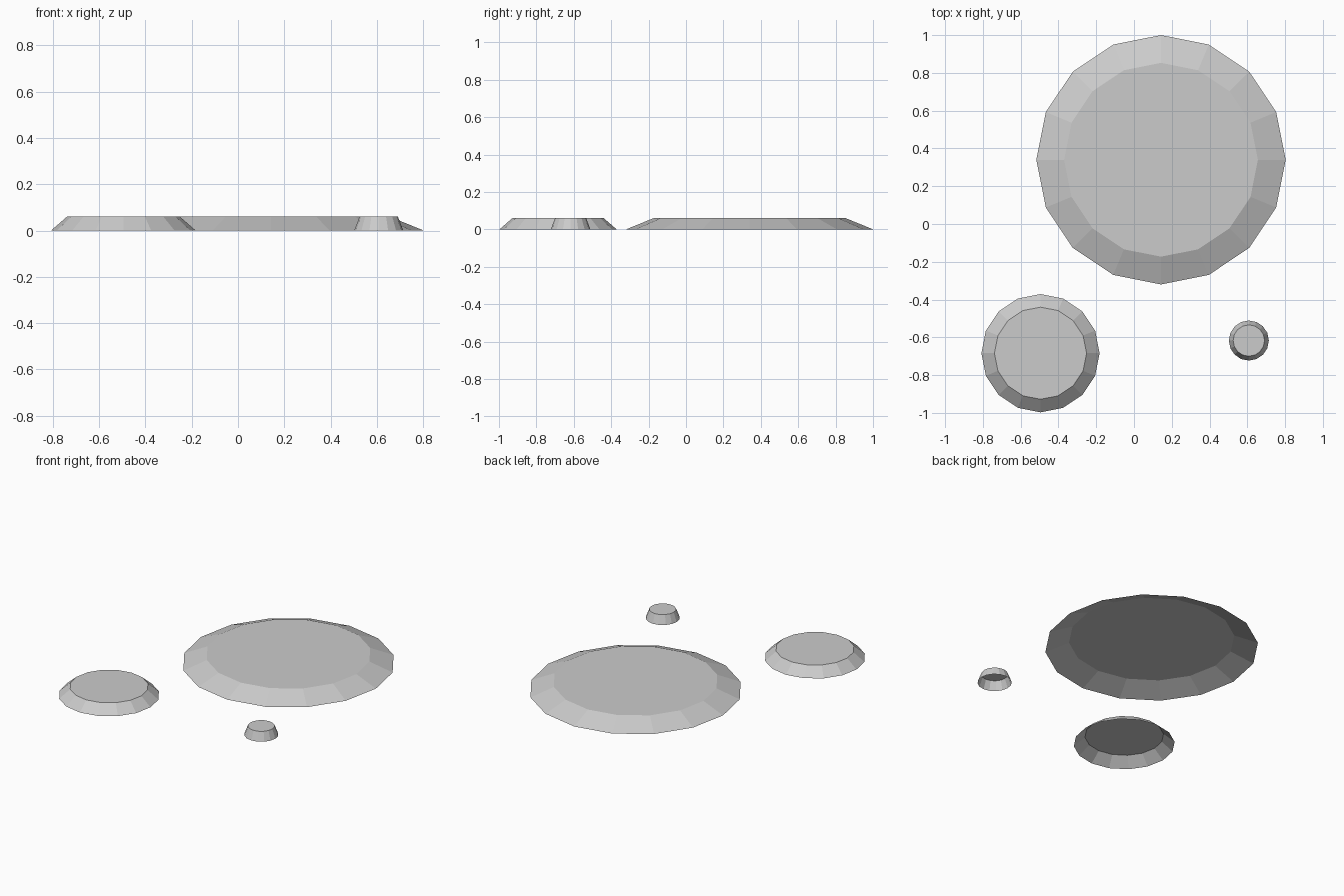
import bpy
import bmesh
import math

cube = bpy.data.objects.get("Cube")
if cube:
    bpy.data.objects.remove(cube, do_unlink=True)

HEIGHT = 0.06
SIDES = 16

# One plain grey for every stone
grey = bpy.data.materials.new("light_grey")
grey.use_nodes = True
colour = (0.6, 0.6, 0.6, 1)
grey.diffuse_color = colour
grey.node_tree.nodes["Principled BSDF"].inputs["Base Color"].default_value = colour


def stepping_stone(name, x, y, base_radius, top_radius):
    """Low, flat-topped stone with sloping sides and an open underside."""
    bm = bmesh.new()
    rings = []
    for radius, z in ((base_radius, 0), (top_radius, HEIGHT)):
        angles = [math.tau * i / SIDES for i in range(SIDES)]
        rings.append([bm.verts.new((radius * math.cos(a), radius * math.sin(a), z))
                      for a in angles])
    base, top = rings
    for i in range(SIDES):
        j = (i + 1) % SIDES
        bm.faces.new((base[i], base[j], top[j], top[i]))
    bm.faces.new(top)
    mesh = bpy.data.meshes.new(name)
    bm.to_mesh(mesh)
    bm.free()
    mesh.materials.append(grey)
    stone = bpy.data.objects.new(name, mesh)
    stone.location = (x, y, 0)
    bpy.context.collection.objects.link(stone)


stepping_stone("large_stone", 0.143, 0.34, 0.66, 0.513)
stepping_stone("medium_stone", -0.495, -0.684, 0.313, 0.244)
stepping_stone("small_stone", 0.608, -0.617, 0.106, 0.083)
